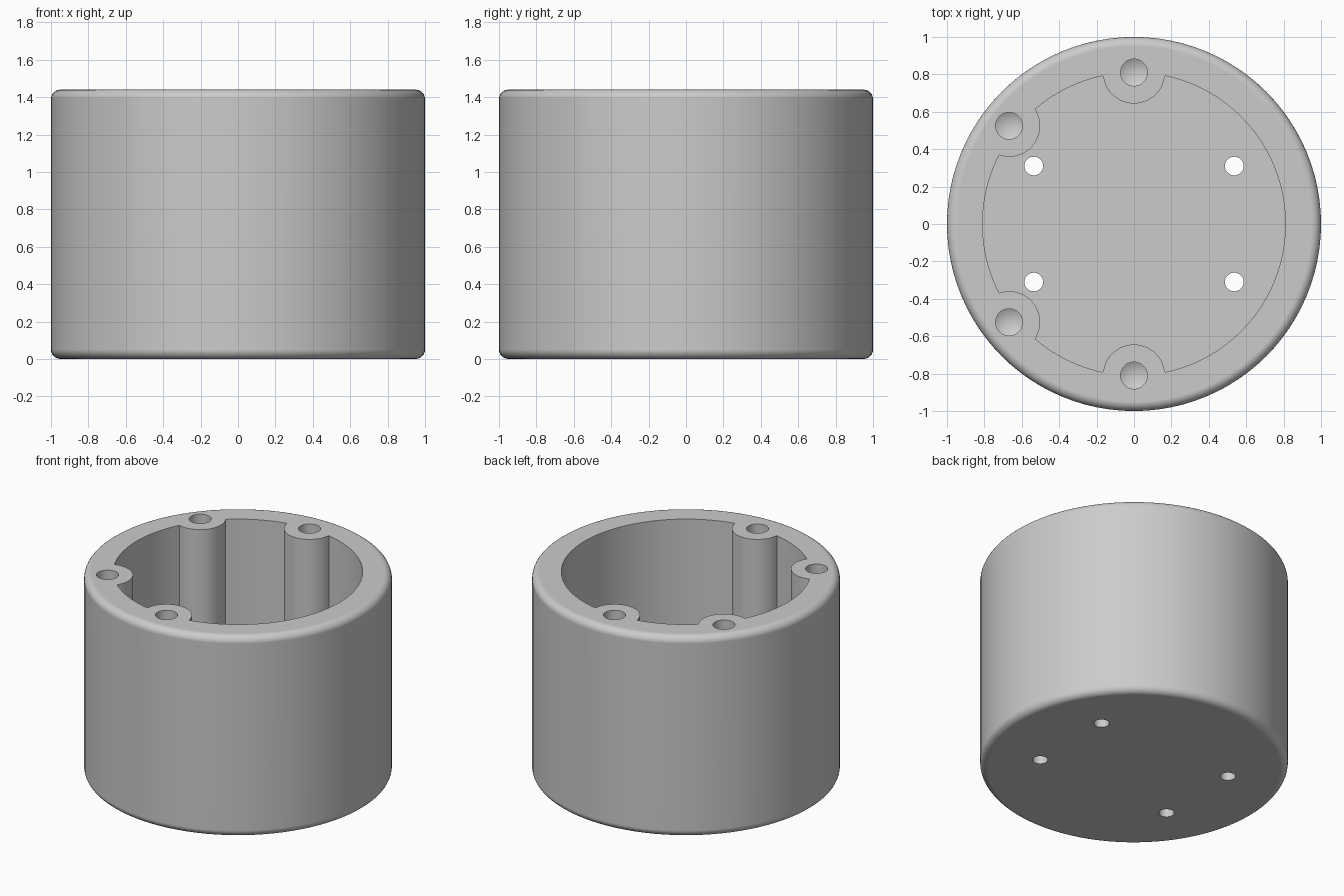
import bpy
import bmesh
import math
from mathutils import Vector, Matrix

cube = bpy.data.objects.get("Cube")
if cube:
    bpy.data.objects.remove(cube, do_unlink=True)

HEIGHT = 1.44
FLOOR = 0.12
INNER_RADIUS = 0.81
BOSS_RADIUS = 0.166
SCREW_RADIUS = 0.072
SCREW_DEPTH = 0.5
BOSSES = [(x, side * y) for x, y in ((0, 0.81), (-0.668, 0.525)) for side in (1, -1)]
MOUNTS = [(sx * 0.536, sy * 0.31) for sx in (1, -1) for sy in (1, -1)]

# Plain grey material
grey = bpy.data.materials.new("plain_grey")
grey.use_nodes = True
colour = (0.6, 0.6, 0.6, 1)
grey.diffuse_color = colour
grey.node_tree.nodes["Principled BSDF"].inputs["Base Color"].default_value = colour


def lathe(name, profile, segments, at=(0, 0)):
    """Revolve (radius, height) points around a vertical axis."""
    bm = bmesh.new()
    verts = [bm.verts.new((r, 0, z)) for r, z in profile]
    edges = [bm.edges.new(pair) for pair in zip(verts, verts[1:])]
    bmesh.ops.spin(bm, geom=verts + edges, cent=(0, 0, 0), axis=(0, 0, 1),
                   angle=math.tau, steps=segments, use_merge=True)
    bmesh.ops.remove_doubles(bm, verts=bm.verts, dist=1e-5)
    # Join the centre fans of level end caps into single faces
    flat = [e for e in bm.edges if len(e.link_faces) == 2
            and all(abs(f.normal.z) > 0.999 for f in e.link_faces)]
    bmesh.ops.dissolve_edges(bm, edges=flat, use_verts=True)
    bmesh.ops.recalc_face_normals(bm, faces=bm.faces)
    bmesh.ops.transform(bm, matrix=Matrix.Translation(Vector((*at, 0))), verts=bm.verts)
    mesh = bpy.data.meshes.new(name)
    bm.to_mesh(mesh)
    bm.free()
    mesh.materials.append(grey)
    obj = bpy.data.objects.new(name, mesh)
    bpy.context.collection.objects.link(obj)
    return obj


def activate(obj):
    bpy.ops.object.select_all(action='DESELECT')
    obj.select_set(True)
    bpy.context.view_layer.objects.active = obj


def cut(target, cutter):
    """Subtract the cutter from the target, then discard it."""
    cutter.hide_render = True
    mod = target.modifiers.new("cut", 'BOOLEAN')
    mod.operation = 'DIFFERENCE'
    mod.solver = 'EXACT'
    mod.object = cutter
    activate(target)
    bpy.ops.object.modifier_apply(modifier=mod.name)
    bpy.data.objects.remove(cutter, do_unlink=True)


def rod(name, radius, low, high, segments, at=(0, 0)):
    return lathe(name, [(0, low), (radius, low), (radius, high), (0, high)], segments, at)


# Outer housing with rounded rims
FILLET, STEPS = 0.05, 6
arc = [math.pi / 2 * i / STEPS for i in range(STEPS + 1)]
lower = [(1 - FILLET + FILLET * math.sin(a), FILLET - FILLET * math.cos(a)) for a in arc]
upper = [(r, HEIGHT - z) for r, z in reversed(lower)]
housing = lathe("housing", [(0, 0)] + lower + upper + [(0, HEIGHT)], 96)

# Cavity, leaving the screw bosses standing along the wall
cavity = rod("cavity_cutter", INNER_RADIUS, FLOOR, HEIGHT + 0.2, 96)
for spot in BOSSES:
    cut(cavity, rod("boss_shape", BOSS_RADIUS, -0.1, HEIGHT + 0.4, 48, spot))
cut(housing, cavity)

# Blind screw holes with conical ends
for spot in BOSSES:
    bottom = HEIGHT - SCREW_DEPTH
    profile = [(0, bottom - 0.04), (SCREW_RADIUS, bottom),
               (SCREW_RADIUS, HEIGHT + 0.1), (0, HEIGHT + 0.1)]
    cut(housing, lathe("screw_hole_cutter", profile, 32, spot))

# Mounting holes through the floor
for spot in MOUNTS:
    cut(housing, rod("mount_hole_cutter", 0.05, -0.1, FLOOR + 0.1, 32, spot))

# Smooth walls and fillets with crisp edges and level faces
activate(housing)
bpy.ops.object.shade_smooth_by_angle(angle=math.radians(30))
weighted = housing.modifiers.new("level_faces", 'WEIGHTED_NORMAL')
weighted.keep_sharp = True
